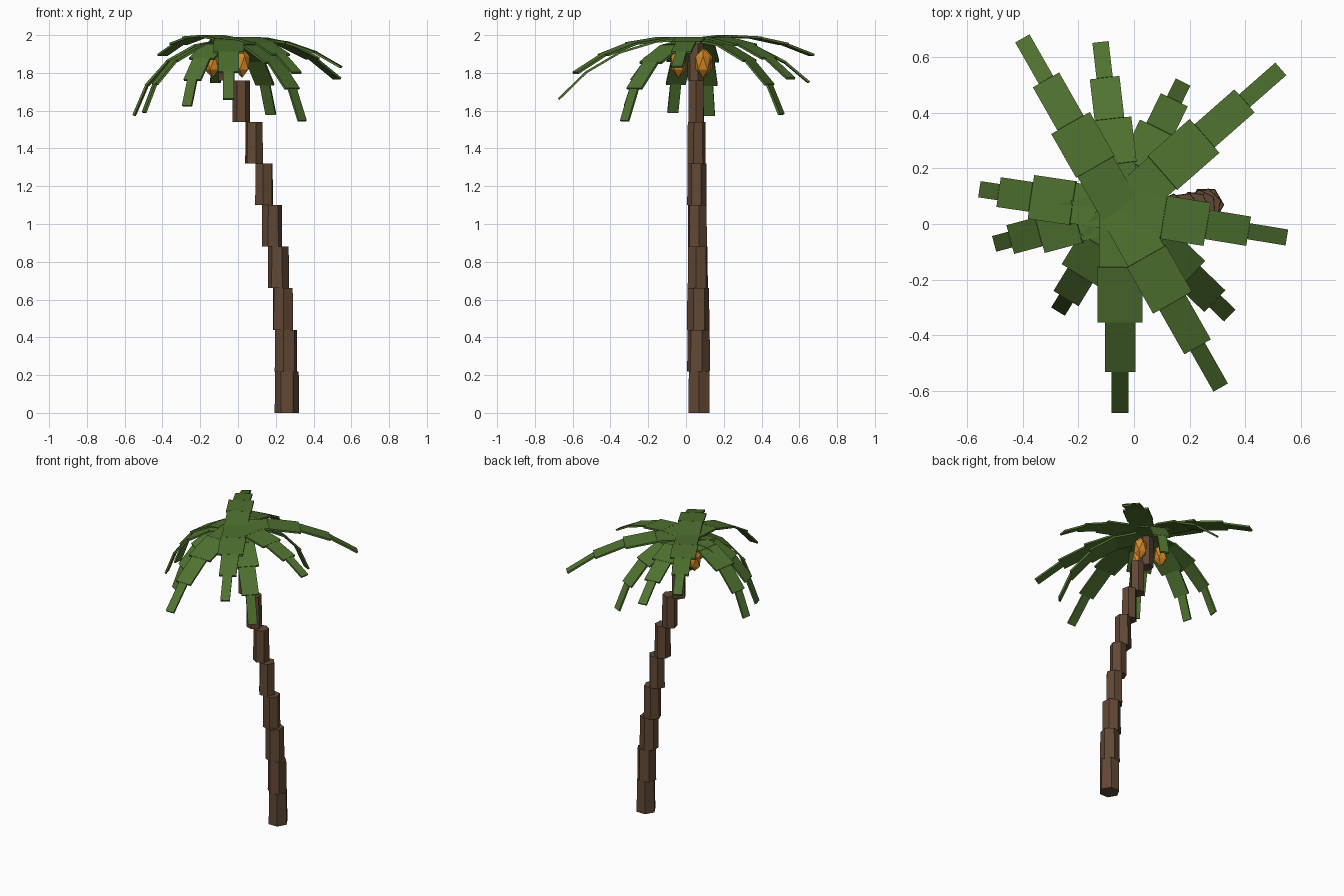
import bpy, bmesh, math
from mathutils import Matrix, Vector

if "Cube" in bpy.data.objects:
    bpy.data.objects.remove(bpy.data.objects["Cube"])


def material(name, rgb):
    m = bpy.data.materials.new(name)
    m.diffuse_color = (*rgb, 1)
    m.use_nodes = True
    m.node_tree.nodes["Principled BSDF"].inputs["Base Color"].default_value = m.diffuse_color
    return m


GREEN = material("leaf_green", (0.08, 0.17, 0.03))
BROWN = material("bark_brown", (0.12, 0.065, 0.035))
ORANGE = material("fruit_orange", (0.65, 0.24, 0.02))


def make_object(name, bm, mat):
    me = bpy.data.meshes.new(name)
    bm.to_mesh(me)
    bm.free()
    me.materials.append(mat)
    ob = bpy.data.objects.new(name, me)
    bpy.context.collection.objects.link(ob)
    return ob


# trunk: stacked six-sided blocks that step sideways towards the crown
SEG_H = 0.22
centres_x = [0.259, 0.254, 0.238, 0.214, 0.18, 0.138, 0.085, 0.018, -0.06]
bm = bmesh.new()
for i, x in enumerate(centres_x):
    r = 0.065 - 0.0026 * i
    place = (Matrix.Translation((x, 0.069 - 0.0022 * i, SEG_H * (i + 0.5)))
             @ Matrix.Rotation(math.radians(90 + 17 * i), 4, 'Z'))
    bmesh.ops.create_cone(bm, cap_ends=True, segments=6, radius1=r,
                          radius2=r * 0.96, depth=SEG_H, matrix=place)
make_object("trunk", bm, BROWN)

# fronds: four drooping slabs each, from the crown centre out to the tip
CROWN = Vector((-0.05, 0.05, 1.977))
WIDTHS = (0.15, 0.162, 0.11, 0.06)
THICK = 0.012
tips = [(-0.05, -0.675, 1.66), (0.546, -0.048, 1.83), (0.525, 0.555, 1.77),
        (0.174, 0.505, 1.58), (-0.12, 0.65, 1.75), (-0.4, 0.665, 1.895),
        (-0.55, 0.124, 1.575), (-0.497, -0.07, 1.59), (-0.27, -0.31, 1.625),
        (0.34, -0.325, 1.545), (0.31, -0.585, 1.80)]


def frond(name, tip):
    d = Vector(tip) - CROWN
    azimuth = math.atan2(d.y, d.x)
    mean = math.degrees(math.atan2(-d.z, d.xy.length))
    bend = 6 + 0.33 * mean
    offsets = [bend * k for k in (-1.5, -0.5, 0.5, 1.5)]
    length = d.length / sum(math.cos(math.radians(o)) for o in offsets)
    scale = 0.85 + 0.15 * min(length / 0.2, 1)
    bm = bmesh.new()
    joint = Matrix.Translation(CROWN) @ Matrix.Rotation(azimuth, 4, 'Z')
    for o, w in zip(offsets, WIDTHS):
        step = joint @ Matrix.Rotation(math.radians(mean + o), 4, 'Y')
        size = Matrix.Diagonal((length, w * scale, THICK, 1))
        bmesh.ops.create_cube(
            bm, size=1,
            matrix=step @ Matrix.Translation((length / 2, 0, 0)) @ size)
        end = step @ Vector((length, 0, 0))
        joint = Matrix.Translation(end) @ Matrix.Rotation(azimuth, 4, 'Z')
    make_object(name, bm, GREEN)


for i, tip in enumerate(tips):
    frond(f"frond_{i + 1}", tip)

# coconuts: three faceted, elongated fruits around the trunk top
for i, (x, y) in enumerate([(0.022, 0.09), (-0.135, 0.10), (-0.07, -0.04)]):
    bm = bmesh.new()
    bmesh.ops.create_icosphere(
        bm, subdivisions=1, radius=1,
        matrix=Matrix.Translation((x, y, 1.852)) @ Matrix.Diagonal((0.046, 0.046, 0.078, 1)))
    make_object(f"coconut_{i + 1}", bm, ORANGE)
